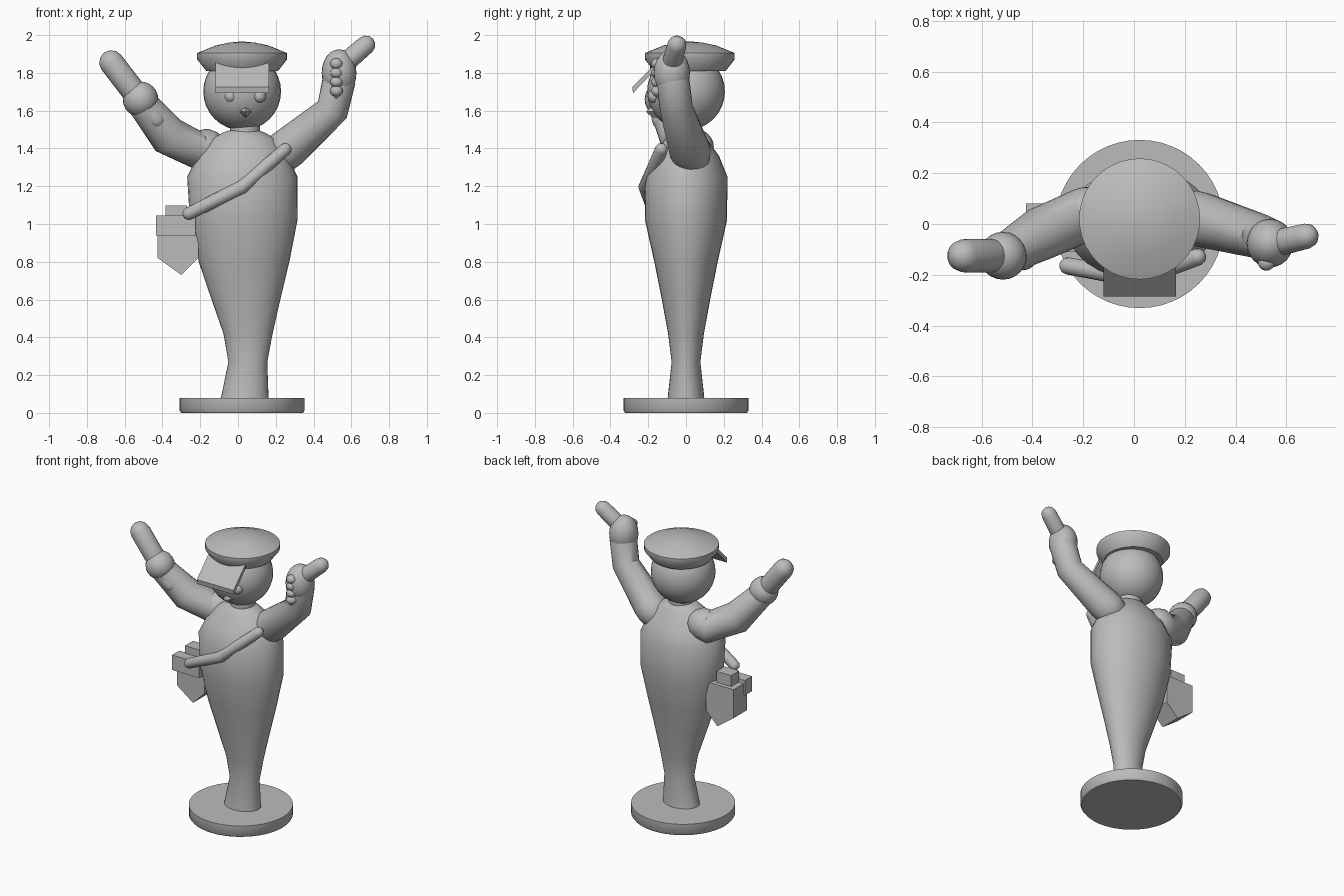
import bpy, bmesh, math
from mathutils import Vector

if "Cube" in bpy.data.objects:
    bpy.data.objects.remove(bpy.data.objects["Cube"], do_unlink=True)

GREY = (0.5, 0.5, 0.5, 1.0)
grey = bpy.data.materials.new("plain grey")
grey.use_nodes = True
grey.diffuse_color = GREY
grey.node_tree.nodes["Principled BSDF"].inputs["Base Color"].default_value = GREY


def finish(name, bm, smooth=True):
    bmesh.ops.recalc_face_normals(bm, faces=bm.faces)
    mesh = bpy.data.meshes.new(name)
    bm.to_mesh(mesh)
    bm.free()
    mesh.materials.append(grey)
    ob = bpy.data.objects.new(name, mesh)
    bpy.context.collection.objects.link(ob)
    if smooth:
        bpy.ops.object.select_all(action="DESELECT")
        ob.select_set(True)
        bpy.context.view_layer.objects.active = ob
        bpy.ops.object.shade_smooth_by_angle(angle=math.radians(38))
    return ob


def loft(name, rings):
    """Skin closed rings of points and cap both ends."""
    bm = bmesh.new()
    loops = [[bm.verts.new(p) for p in ring] for ring in rings]
    n = len(loops[0])
    for a, b in zip(loops, loops[1:]):
        for i in range(n):
            j = (i + 1) % n
            bm.faces.new((a[i], a[j], b[j], b[i]))
    bm.faces.new(loops[0])
    bm.faces.new(loops[-1])
    return finish(name, bm)


def ring(centre, u, v, n):
    turns = [2 * math.pi * i / n for i in range(n)]
    return [centre + u * math.cos(t) + v * math.sin(t) for t in turns]


def stack(name, levels, y=0.0, n=32):
    """Horizontal rings: (z, centre x, x radius, y radius)."""
    loft(name, [ring(Vector((cx, y, z)), Vector((rx, 0, 0)), Vector((0, ry, 0)), n)
                for z, cx, rx, ry in levels])


def limb(name, path, n=24):
    """Round-ended tube along (x, y, z, radius) points."""
    pts = [(Vector(p[:3]), p[3]) for p in path]
    first = (pts[1][0] - pts[0][0]).normalized()
    last = (pts[-1][0] - pts[-2][0]).normalized()
    steps = [math.radians(a) for a in (85, 60, 30)]
    start, end = pts[0], pts[-1]
    stations = [(start[0] - first * start[1] * math.sin(a), start[1] * math.cos(a), first)
                for a in steps]
    for i, (p, r) in enumerate(pts):
        before = (p - pts[i - 1][0]).normalized() if i else first
        after = (pts[i + 1][0] - p).normalized() if i < len(pts) - 1 else last
        stations.append((p, r, (before + after).normalized()))
    stations += [(end[0] + last * end[1] * math.sin(a), end[1] * math.cos(a), last)
                 for a in reversed(steps)]
    rings = []
    for p, r, d in stations:
        u = d.cross(Vector((0, 1, 0))).normalized()
        rings.append(ring(p, u * r, d.cross(u) * r, n))
    loft(name, rings)


def ball(name, centre, size, n=24):
    bm = bmesh.new()
    bmesh.ops.create_uvsphere(bm, u_segments=n, v_segments=n // 2, radius=1)
    bmesh.ops.scale(bm, vec=size, verts=bm.verts)
    bmesh.ops.translate(bm, vec=centre, verts=bm.verts)
    finish(name, bm)


def prism(name, outline, direction):
    """Extrude a flat outline along a direction."""
    bm = bmesh.new()
    face = bm.faces.new([bm.verts.new(p) for p in outline])
    grown = bmesh.ops.extrude_face_region(bm, geom=[face])["geom"]
    bmesh.ops.translate(bm, vec=direction,
                        verts=[g for g in grown if isinstance(g, bmesh.types.BMVert)])
    # keep the starting cap so the solid is closed
    if not face.is_valid:
        bmesh.ops.holes_fill(bm, edges=bm.edges)
    finish(name, bm, smooth=False)


def box(name, x0, x1, y0, y1, z0, z1):
    prism(name, [(x0, y0, z0), (x1, y0, z0), (x1, y0, z1), (x0, y0, z1)], (0, y1 - y0, 0))


# Stand and body
stack("base", [(0, .022, .322, .322), (.012, .022, .331, .331), (.08, .022, .331, .331)], n=48)
stack("body", [
    (.07, .035, .127, .098), (.27, .052, .103, .076), (.42, .053, .13, .095),
    (.6, .042, .182, .128), (.8, .032, .24, .168), (1.02, .03, .285, .217),
    (1.25, .023, .292, .22), (1.36, .025, .24, .175), (1.45, .03, .17, .11),
    (1.485, .03, .11, .085), (1.495, .03, .08, .07)])
stack("neck", [(1.45, .037, .08, .08), (1.56, .037, .08, .08)])

# Head and face
ball("head", (.022, 0, 1.702), (.206, .206, .206), 32)
for side, x in (("right", -.037), ("left", .113)):
    ball(side + "_eye", (x, -.167, 1.677), (.036, .036, .036), 16)
tip = Vector((.04, -.165, 1.595))
loft("nose", [ring(tip + Vector((0, y, 0)), Vector((r, 0, 0)), Vector((0, 0, r)), 4)
              for y, r in ((.03, .032), (-.01, .032), (-.045, .004))])

# Cap with a sloping visor
stack("cap", [(z, .022, r, r) for z, r in
              ((1.81, .19), (1.872, .238), (1.905, .238), (1.945, .14), (1.96, .07), (1.965, .02))],
      y=.02, n=40)
prism("cap_visor", [(-.12, -.285, 1.725), (-.12, -.28, 1.693),
                    (-.12, -.15, 1.83), (-.12, -.15, 1.86)], (.285, 0, 0))

# Left arm: raised, fist round a short rod
limb("left_arm", [(.23, .025, 1.375, .108), (.27, .015, 1.405, .108),
                  (.5, -.05, 1.605, .088), (.535, -.07, 1.76, .088)])
ball("left_hand", (.535, -.075, 1.8), (.092, .096, .125))
limb("left_rod", [(.54, -.08, 1.83, .054), (.677, -.048, 1.948, .05)])
for i in range(4):
    ball("left_finger_%d" % (i + 1), (.521, -.15, 1.848 - .048 * i), (.034, .034, .03), 16)
stack("left_finger_tip", [(1.7, .521, .033, .033), (1.665, .521, .003, .003)], y=-.15, n=16)

# Right arm: out to the side, holding a thicker rod
limb("right_arm", [(-.17, .045, 1.4, .105), (-.2, .035, 1.385, .107),
                   (-.37, -.04, 1.468, .105), (-.5, -.115, 1.63, .082)])
ball("right_hand", (-.516, -.125, 1.66), (.094, .094, .094))
limb("right_thumb", [(-.47, -.14, 1.6, .045), (-.43, -.135, 1.55, .046)], 16)
limb("right_rod", [(-.52, -.125, 1.66, .065), (-.67, -.125, 1.855, .065)])

# Strap across the chest
limb("chest_strap", [(-.26, -.165, 1.055, .034), (.02, -.215, 1.195, .037),
                     (.25, -.13, 1.395, .034)], 16)

# Pouch at the right hip
prism("pouch", [(-.425, -.07, 1.02), (-.425, -.07, .82), (-.3, -.07, .73),
                (-.21, -.07, .82), (-.21, -.07, 1.02)], (0, .15, 0))
box("pouch_flap", -.435, -.225, -.11, -.03, .94, 1.045)
box("pouch_top", -.385, -.27, -.04, .05, 1.01, 1.097)
